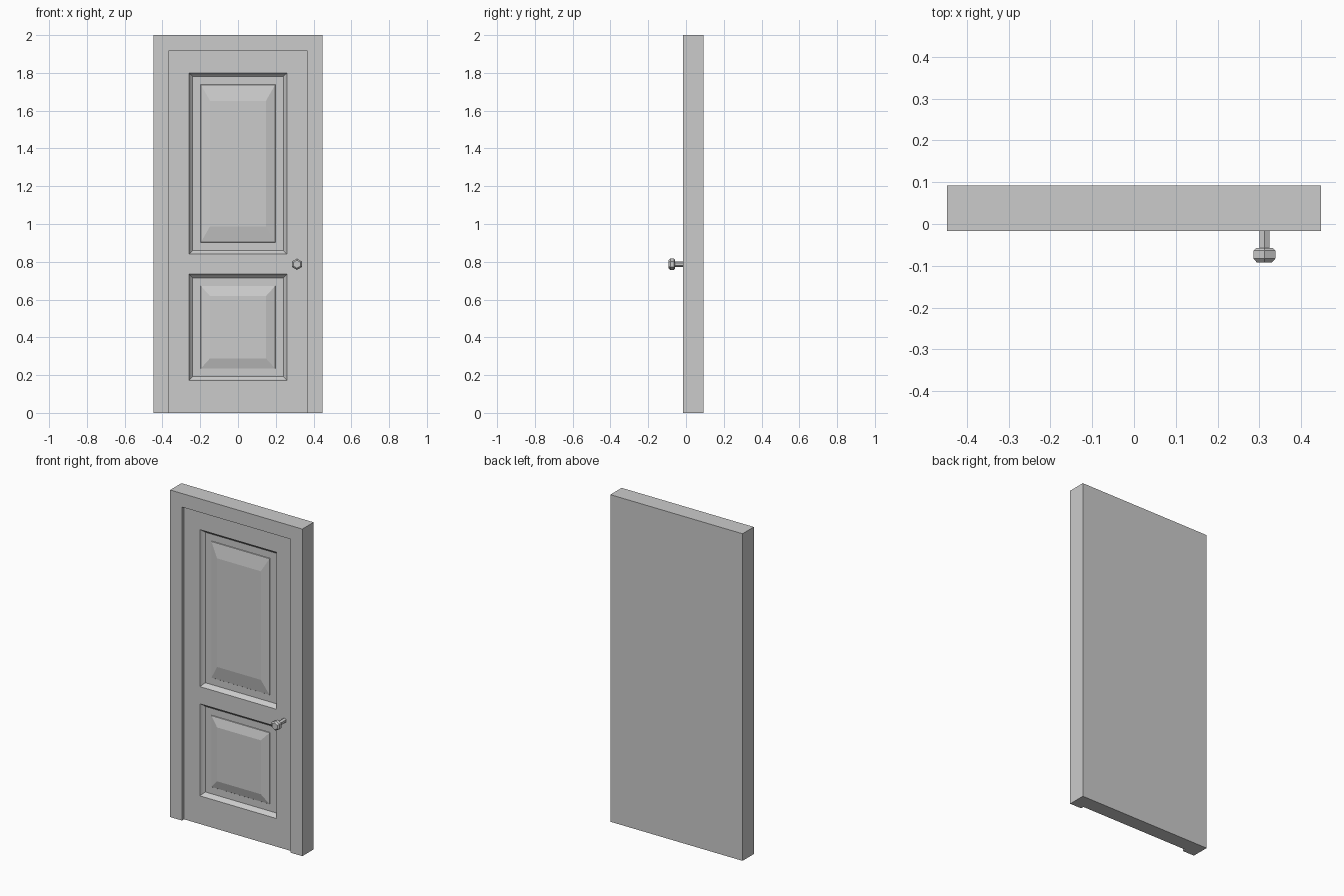
import bpy, bmesh, math

if "Cube" in bpy.data.objects:
    bpy.data.objects.remove(bpy.data.objects["Cube"])

W, H = 0.447, 2.0            # frame half width, height
FRONT, BACK = -0.017, 0.092  # frame depth range
DW, DH = 0.368, 1.917        # door half width, height
DOOR = 0.003                 # door face depth
PANEL_X = 0.26


def make_object(name, faces):
    """Build a mesh from faces given as point loops, welding shared points."""
    bm = bmesh.new()
    for pts in faces:
        bm.faces.new([bm.verts.new(p) for p in pts])
    bmesh.ops.remove_doubles(bm, verts=bm.verts, dist=1e-5)
    bmesh.ops.recalc_face_normals(bm, faces=bm.faces)
    me = bpy.data.meshes.new(name)
    bm.to_mesh(me)
    bm.free()
    ob = bpy.data.objects.new(name, me)
    bpy.context.collection.objects.link(ob)
    return ob


def quad(x0, x1, z0, z1, y):
    return [(x0, y, z0), (x1, y, z0), (x1, y, z1), (x0, y, z1)]


def bridge(a, b, closed=True):
    n = len(a)
    return [[a[i], a[(i + 1) % n], b[(i + 1) % n], b[i]]
            for i in range(n if closed else n - 1)]


def raised_panel(z0, z1, stretch):
    """Concentric rectangles: moulding, sunk margin, bevelled raised field."""
    # inset in x, inset in z, depth behind the door face
    steps = [(0, 0, 0), (0.008, 0.008, 0.012), (0.02, 0.02, 0.024),
             (0.062, 0.062, 0.024), (0.064, 0.064, 0.021),
             (0.112, 0.064 + 0.048 * stretch, 0.006)]
    rings = [quad(-PANEL_X + dx, PANEL_X - dx, z0 + dz, z1 - dz, DOOR + d)
             for dx, dz, d in steps]
    faces = [rings[-1]]
    for a, b in zip(rings, rings[1:]):
        faces += bridge(a, b)
    return faces


# Frame and door leaf share one continuous shell
panels = [(0.172, 0.735, 1.1), (0.84, 1.80, 1.75)]
arch = [(-DW, 0), (-DW, DH), (DW, DH), (DW, 0)]
outer = [(-W, 0), (-W, H), (W, H), (W, 0)]
at = lambda profile, y: [(x, y, z) for x, z in profile]
shell = bridge(at(outer, FRONT), at(arch, FRONT), False)
shell += bridge(at(outer, FRONT), at(outer, BACK), False)
shell += bridge(at(arch, FRONT), at(arch, DOOR), False)
shell.append(quad(-W, W, 0, H, BACK))

# Underside
shell.append([(-W, BACK, 0), (-W, FRONT, 0), (-DW, FRONT, 0), (-DW, DOOR, 0),
              (-PANEL_X, DOOR, 0), (PANEL_X, DOOR, 0),
              (DW, DOOR, 0), (DW, FRONT, 0), (W, FRONT, 0), (W, BACK, 0)])

# Door face: stiles and rails around the two panels
xs = [-DW, -PANEL_X, PANEL_X, DW]
zs = [0] + [z for p in panels for z in p[:2]] + [DH]
for i in range(3):
    for j in range(5):
        if not (i == 1 and j in (1, 3)):
            shell.append(quad(xs[i], xs[i + 1], zs[j], zs[j + 1], DOOR))
for p in panels:
    shell += raised_panel(*p)
door = make_object("door_and_frame", shell)
bm = bmesh.new()
bm.from_mesh(door.data)
bmesh.ops.dissolve_limit(bm, angle_limit=0.001, verts=bm.verts, edges=bm.edges)
bm.to_mesh(door.data)
bm.free()

# Six-sided knob turned about the y axis
KX, KZ = 0.312, 0.787
profile = [(DOOR + 0.002, 0.014), (-0.057, 0.014), (-0.057, 0.022),
           (-0.064, 0.030), (-0.083, 0.030), (-0.092, 0.021)]
rings = [[(KX + r * math.sin(k * math.pi / 3), y, KZ + r * math.cos(k * math.pi / 3))
          for k in range(6)] for y, r in profile]
knob = [rings[0], rings[-1]]
for a, b in zip(rings, rings[1:]):
    knob += bridge(a, b)
make_object("knob", knob)
